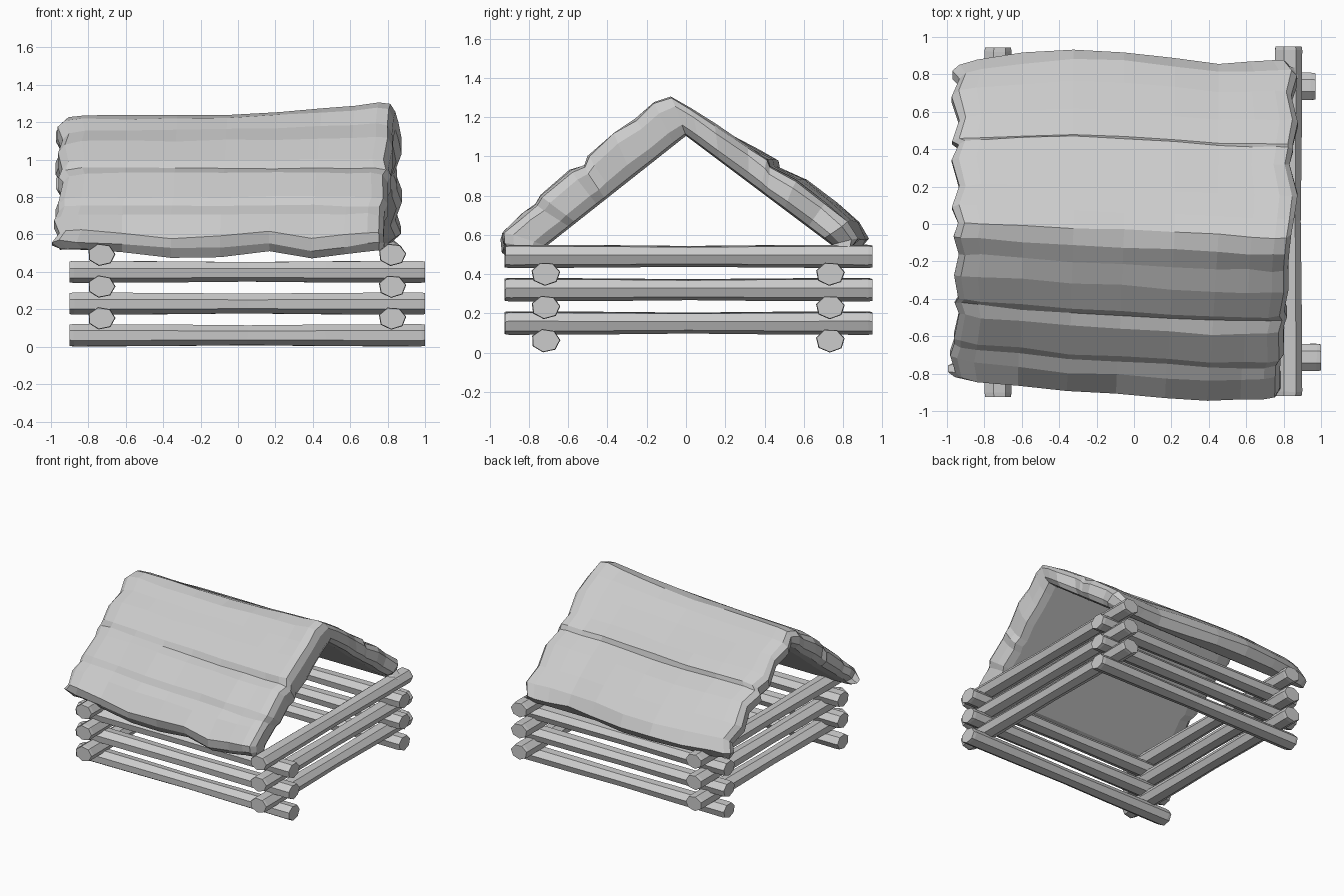
import bpy, bmesh, math, random
from mathutils import Vector

if "Cube" in bpy.data.objects:
    bpy.data.objects.remove(bpy.data.objects["Cube"])

random.seed(4)


def finish(name, bm):
    bmesh.ops.recalc_face_normals(bm, faces=bm.faces[:])
    mesh = bpy.data.meshes.new(name)
    bm.to_mesh(mesh)
    bm.free()
    ob = bpy.data.objects.new(name, mesh)
    bpy.context.collection.objects.link(ob)
    return ob


def jit(a):
    return random.uniform(-a, a)


def interp(points, t):
    for (a, va), (b, vb) in zip(points, points[1:]):
        if t <= b:
            return va + (vb - va) * (t - a) / (b - a)
    return points[-1][1]


# Seven-sided log with a slightly narrow waist and chipped ends
def log(name, axis, start, end, side, z, sides=7):
    bm = bmesh.new()
    rings = []
    twist = jit(0.12)
    for t, s in ((0, 0.95), (0.012, 1), (0.28, 0.96), (0.5, 0.89), (0.72, 0.96), (0.988, 1), (1, 0.95)):
        ring = []
        for i in range(sides):
            a = 2 * math.pi * i / sides + 0.1 + twist
            along = start + (end - start) * t
            if 0 < t < 1:
                along += jit(0.004)
            u = side + 0.075 * s * math.cos(a)
            w = max(0.0, z + 0.061 * s * math.sin(a))
            ring.append(bm.verts.new((along, u, w) if axis == 'x' else (u, along, w)))
        rings.append(ring)
    for a, b in zip(rings, rings[1:]):
        for i in range(sides):
            j = (i + 1) % sides
            bm.faces.new((a[i], a[j], b[j], b[i]))
    bm.faces.new(rings[0])
    bm.faces.new(rings[-1])
    finish(name, bm)


# Stacked log walls, alternating direction
for i in range(3):
    log(f"front_log_{i+1}", 'x', -0.90, 1.00, -0.715, 0.062 + 0.17 * i)
    log(f"back_log_{i+1}", 'x', -0.90, 0.97, 0.735, 0.062 + 0.17 * i)
    log(f"left_log_{i+1}", 'y', -0.925, 0.945, -0.73, 0.152 + 0.17 * i)
    log(f"right_log_{i+1}", 'y', -0.92, 0.95, 0.825, 0.152 + 0.17 * i)

# Roof section: outer y, outer z, matching inner y (overlapping thatch layers)
PROFILE = [
    (-0.86, 0.495, -0.74), (-0.90, 0.54, -0.73), (-0.91, 0.60, -0.71),
    (-0.80, 0.71, -0.65), (-0.73, 0.755, -0.59), (-0.70, 0.80, -0.56),
    (-0.55, 0.93, -0.45), (-0.48, 0.955, -0.41), (-0.46, 1.00, -0.37),
    (-0.32, 1.10, -0.27), (-0.20, 1.155, -0.16), (-0.11, 1.22, -0.06),
    (-0.02, 1.235, 0.0), (0.08, 1.19, 0.07), (0.20, 1.12, 0.17),
    (0.36, 1.03, 0.32), (0.46, 0.98, 0.38), (0.47, 0.945, 0.41),
    (0.60, 0.88, 0.50), (0.75, 0.77, 0.62), (0.86, 0.67, 0.70),
    (0.91, 0.58, 0.74), (0.86, 0.52, 0.76)]
# Position along the ridge and how far the outer skin sinks there
STATIONS = [(0, 0.45), (0.02, 0.12), (0.07, 0), (0.2, 0), (0.35, 0), (0.5, 0),
            (0.65, 0), (0.78, 0), (0.88, 0), (0.95, 0), (0.985, 0.08), (1, 0.4)]
# Sideways drift of each eave and of the ridge along the roof
FRONT = [(0, 0.08), (0.1, 0.06), (0.35, 0.01), (0.5, 0.0), (0.78, -0.035), (1, -0.03)]
BACK = [(0, -0.05), (0.15, -0.01), (0.3, 0.025), (0.55, 0.01), (0.75, -0.05), (1, -0.03)]
RIDGE = [(0, 0.03), (1, -0.06)]
# Sag of the front eave
SAG = [(0, 0.03), (0.2, 0.01), (0.37, -0.02), (0.55, -0.01), (0.65, 0.015), (0.78, -0.025), (1, 0.02)]

bm = bmesh.new()
n = len(PROFILE)
# Alternating notches at the gable ends
ragged = [((-1) ** k * 0.015 + jit(0.012),
           jit(0.01) if p[0] < 0.1 else (-1) ** k * 0.015 + jit(0.015))
          for k, p in enumerate(PROFILE)]
rings = []
for t, sink in STATIONS:
    outer, inner = [], []
    for k, (yo, zo, yi) in enumerate(PROFILE):
        left, right = ragged[k]
        x0 = -0.955 - (0.015 if yo < -0.7 else 0)
        x1 = 0.85 - (0.08 * abs(yo) if yo < 0 else 0)
        x = x0 + (x1 - x0) * t + left * max(0, 1 - t * 5) + right * max(0, t * 5 - 4)
        w = abs(yo) / 0.9
        drift = w * interp(FRONT if yo < 0 else BACK, t) + (1 - w) * interp(RIDGE, t)
        lift = 0.08 * t ** 3 * max(0, 1 - abs(yo) / 0.5)
        if k < 3:
            lift += interp(SAG, t)
        p = Vector((x, yo + drift + jit(0.007), zo + lift + jit(0.006)))
        # Underside of the roof, thinning towards both gable ends
        zi = 1.105 - (0.79 if yi < 0 else 0.75) * abs(yi)
        q = Vector((x, yi, zi))
        low = abs(yo) > 0.8 and zo < 0.54
        q0 = q.lerp(p, 0.7 * sink)
        p = p.lerp(q, 0 if low else sink * 0.65)
        outer.append(bm.verts.new(p))
        inner.append(bm.verts.new(q0))
    rings.append(outer + inner[::-1])
m = 2 * n
for a, b in zip(rings, rings[1:]):
    for i in range(m):
        j = (i + 1) % m
        bm.faces.new((a[i], a[j], b[j], b[i]))
# Ragged gable ends
for r in (rings[0], rings[-1]):
    for i in range(n - 1):
        bm.faces.new((r[i], r[i + 1], r[m - 2 - i], r[m - 1 - i]))
finish("thatched_roof", bm)
